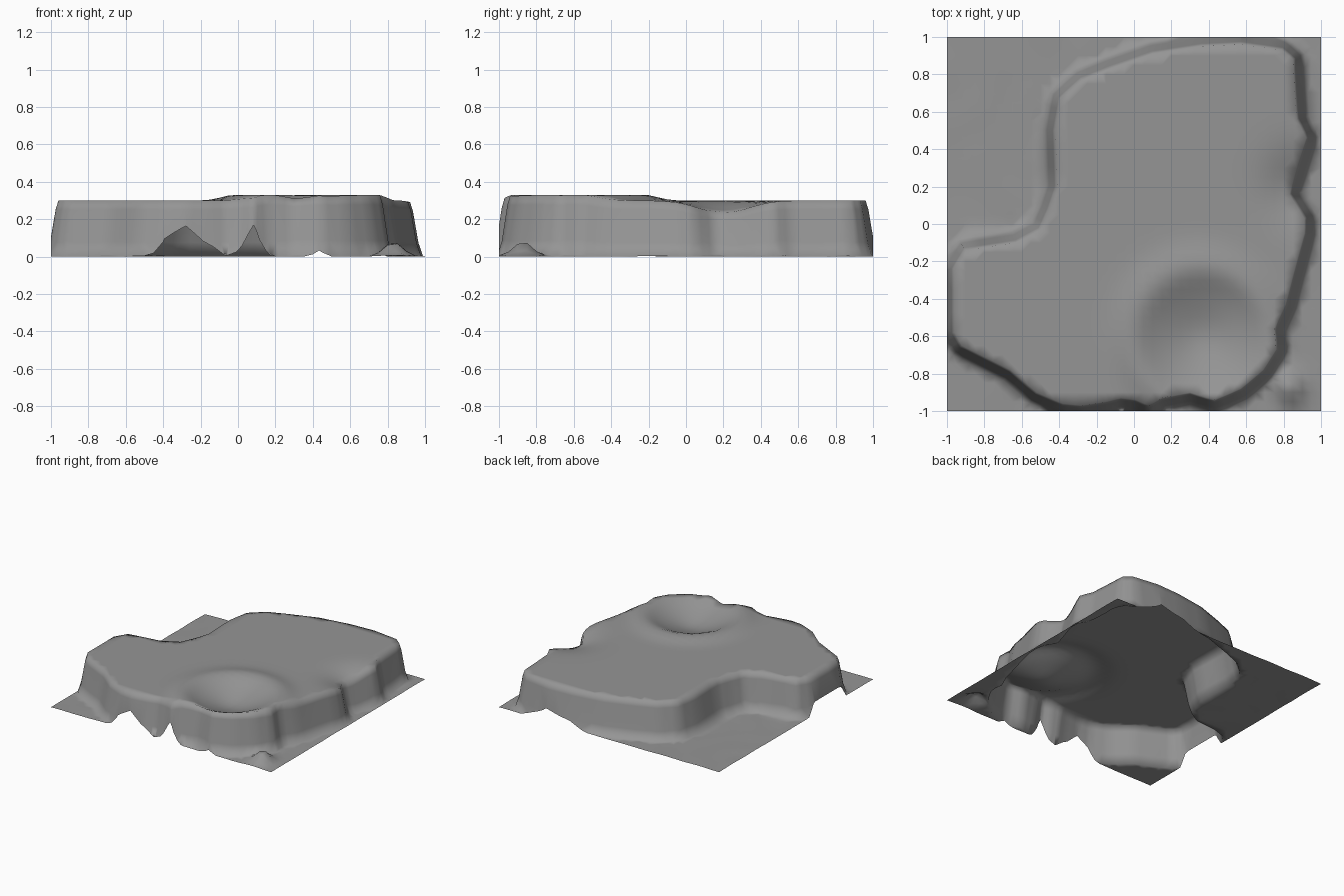
import bpy
import bmesh
from math import exp, hypot
from mathutils import Vector, noise
from mathutils.geometry import delaunay_2d_cdt, intersect_point_line

if "Cube" in bpy.data.objects:
    bpy.data.objects.remove(bpy.data.objects["Cube"])

# Plateau rim outline, counter-clockwise from the front left
RIM = [Vector(p) for p in (
    (-.96, -.58), (-.92, -.65), (-.8, -.71), (-.66, -.78), (-.52, -.9), (-.38, -.96),
    (-.28, -.97), (-.15, -.95), (-.07, -.93), (.01, -.94), (.08, -.97), (.15, -.93),
    (.3, -.9), (.43, -.94), (.57, -.88), (.69, -.78), (.76, -.67), (.75, -.56),
    (.81, -.43), (.85, -.27), (.91, -.05), (.91, .03), (.83, .16), (.87, .3),
    (.92, .46), (.87, .56), (.86, .7), (.85, .88), (.79, .93), (.57, .96),
    (.36, .95), (.1, .91), (-.13, .83), (-.28, .77), (-.39, .67), (-.42, .5),
    (-.41, .2), (-.45, .08), (-.5, -.03), (-.63, -.1), (-.9, -.14), (-.96, -.24))]
# Wall slope: distance out from the rim, share of the plateau height
SLOPE = ((0, 1), (.015, .84), (.045, .25), (.07, 0))
HEIGHT = .3


def bump(x, y, cx, cy, radius):
    return exp(-((x - cx) ** 2 + (y - cy) ** 2) / radius ** 2)


def signed_distance(p):
    """Distance to the rim, negative inside the plateau."""
    best, inside = 9, False
    for a, b in zip(RIM, RIM[1:] + RIM[:1]):
        hit, t = intersect_point_line(p, a, b)
        near = a.lerp(b, min(max(t, 0), 1))
        best = min(best, (p - near.to_2d()).length)
        if (a.y > p.y) != (b.y > p.y):
            if p.x < a.x + (b.x - a.x) * (p.y - a.y) / (b.y - a.y):
                inside = not inside
    return -best if inside else best


def plateau(x, y):
    """Flat top with a ringed hollow at the front and a dip in the right edge."""
    r = hypot(x - .36, y + .6)
    ring = .035 * exp(-((r - .37) / .1) ** 2)
    hollow = .085 * exp(-(r / .22) ** 2)
    dip = .07 * bump(x, y, .9, .2, .18)
    return HEIGHT + ring - hollow - dip


def ground(x, y):
    rough = .008 * abs(noise.noise((x * 3, y * 3, 0)))
    return rough + .085 * bump(x, y, .83, -.87, .07)


def surface(p):
    d = signed_distance(p)
    if d <= 0:
        return plateau(p.x, p.y)
    low = ground(p.x, p.y)
    for (d0, s0), (d1, s1) in zip(SLOPE, SLOPE[1:]):
        if d <= d1:
            share = s0 + (s1 - s0) * (d - d0) / (d1 - d0)
            return low + (plateau(p.x, p.y) - low) * share
    return low


def rim_loop(offset, steps=3):
    """Rim outline pushed outwards, kept inside the square tile."""
    loop, n = [], len(RIM)
    for i in range(n):
        a, b = RIM[i], RIM[(i + 1) % n]
        na = (a - RIM[i - 1]).normalized() + (b - a).normalized()
        nb = (b - a).normalized() + (RIM[(i + 2) % n] - b).normalized()
        for k in range(steps):
            t = k / steps
            tangent = na.normalized().lerp(nb.normalized(), t).normalized()
            p = a.lerp(b, t) + Vector((tangent.y, -tangent.x)) * offset
            loop.append(Vector((min(max(p.x, -1), 1), min(max(p.y, -1), 1))))
    return loop


# Plan points: wall loops as fixed edges, then an even grid over the tile
points, edges = [], []
for offset, share in SLOPE:
    loop = rim_loop(offset)
    start = len(points)
    points += loop
    edges += [(start + i, start + (i + 1) % len(loop)) for i in range(len(loop))]
CELLS = 40
for i in range(CELLS + 1):
    for j in range(CELLS + 1):
        p = Vector((2 * i / CELLS - 1, 2 * j / CELLS - 1))
        border = i in (0, CELLS) or j in (0, CELLS)
        if border or not -.02 < signed_distance(p) < .09:
            points.append(p)

flat, _, faces, *_ = delaunay_2d_cdt(points, edges, [], 0, .0005)

# Lift the plan into the terrain sheet
bm = bmesh.new()
verts = [bm.verts.new((p.x, p.y, surface(p))) for p in flat]
for face in faces:
    bm.faces.new([verts[i] for i in face])
bmesh.ops.recalc_face_normals(bm, faces=bm.faces)
if sum(f.normal.z for f in bm.faces) < 0:
    bmesh.ops.reverse_faces(bm, faces=bm.faces)
lowest = min(v.co.z for v in bm.verts)
bmesh.ops.translate(bm, verts=bm.verts, vec=(0, 0, -lowest))
for f in bm.faces:
    f.smooth = True
mesh = bpy.data.meshes.new("terrain_plateau")
bm.to_mesh(mesh)
bm.free()

# Stone colour
stone = bpy.data.materials.new("grey_stone")
stone.use_nodes = True
colour = (.3, .3, .3, 1)
stone.diffuse_color = colour
stone.node_tree.nodes["Principled BSDF"].inputs["Base Color"].default_value = colour
mesh.materials.append(stone)

terrain = bpy.data.objects.new("terrain_plateau", mesh)
bpy.context.collection.objects.link(terrain)
